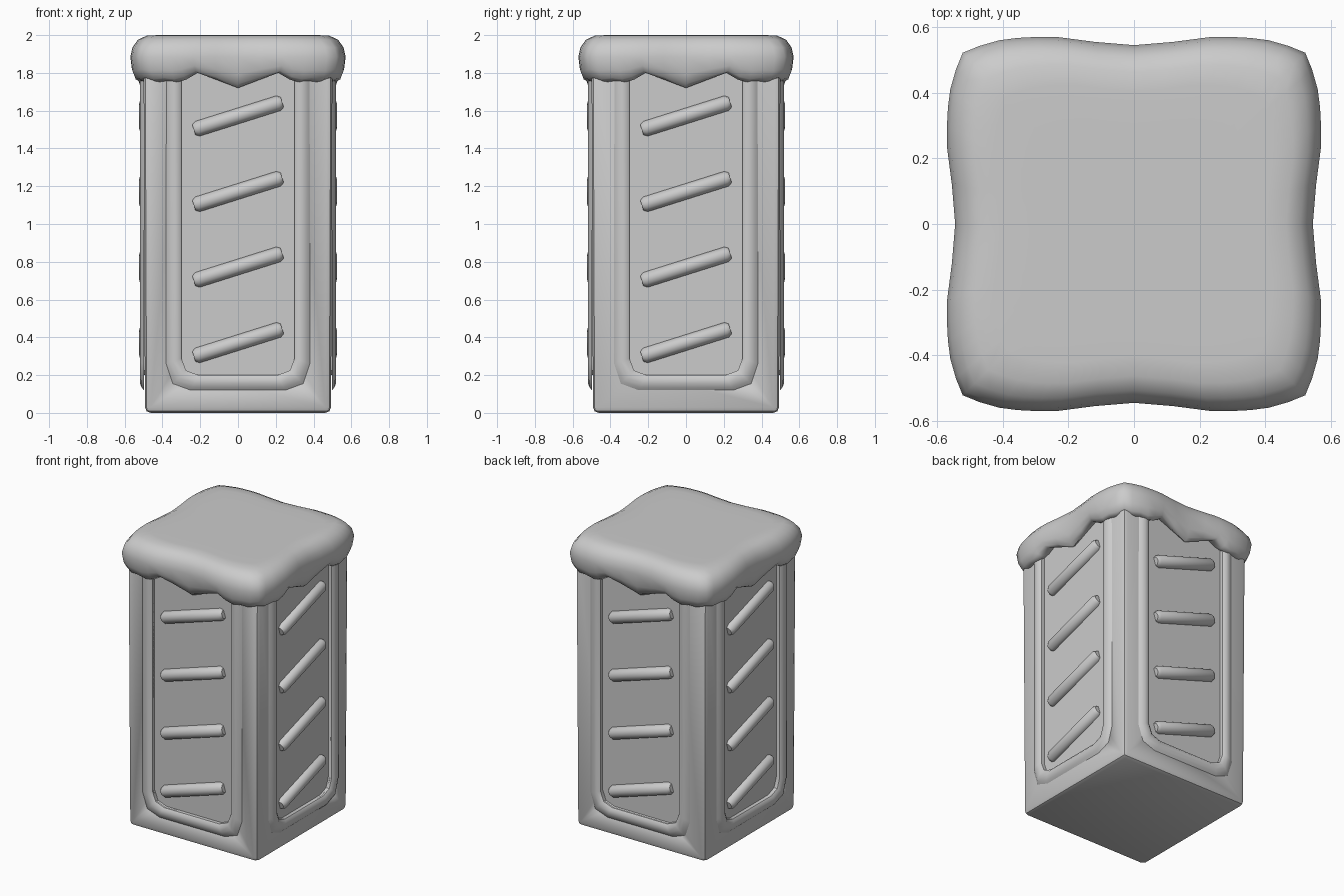
import bpy, bmesh, math
from mathutils import Matrix, Vector

if "Cube" in bpy.data.objects:
    bpy.data.objects.remove(bpy.data.objects["Cube"])

grey = bpy.data.materials.new("plain_grey")
grey.use_nodes = True
COLOUR = (0.6, 0.6, 0.6, 1)
grey.diffuse_color = COLOUR
grey.node_tree.nodes["Principled BSDF"].inputs["Base Color"].default_value = COLOUR


def make(name, bm, angle=40):
    bmesh.ops.recalc_face_normals(bm, faces=bm.faces)
    mesh = bpy.data.meshes.new(name)
    bm.to_mesh(mesh)
    bm.free()
    mesh.materials.append(grey)
    ob = bpy.data.objects.new(name, mesh)
    bpy.context.collection.objects.link(ob)
    bpy.ops.object.select_all(action='DESELECT')
    ob.select_set(True)
    bpy.context.view_layer.objects.active = ob
    bpy.ops.object.shade_smooth_by_angle(angle=math.radians(angle))
    return ob


def turn(k):
    return Matrix.Rotation(k * math.pi / 2, 3, 'Z')


def loft(bm, rings, closed=True):
    """Bridge successive rows of points with quads."""
    rows = [[bm.verts.new(p) for p in ring] for ring in rings]
    n = len(rows[0])
    for a, b in zip(rows, rows[1:]):
        for i in range(n if closed else n - 1):
            j = (i + 1) % n
            bm.faces.new((a[i], a[j], b[j], b[i]))
    return rows


def u_path(half):
    """Mirror half of an outline into a full U, left to right."""
    return half + [(-x, z) for x, z in reversed(half)]


inner = u_path([(.30, 1.85), (.30, .29), (.275, .225), (.21, .20)])
outer = u_path([(.38, 1.85), (.38, .26), (.345, .155), (.25, .12)])

# Bin body: box with softened edges and a recessed panel on each side
bm = bmesh.new()
bmesh.ops.create_cube(bm, size=1, matrix=Matrix.Translation((0, 0, .95))
                      @ Matrix.Diagonal((1, 1, 1.9, 1)))
base = [e for e in bm.edges if all(v.co.z < .1 for v in e.verts)]
for v in bm.verts:
    if v.co.z < .1:
        v.co.x *= .985
        v.co.y *= .985
bmesh.ops.bevel(bm, geom=list(bm.edges), offset=.03, segments=2,
                profile=.5, affect='EDGES')
body = make("body", bm)

bm = bmesh.new()
for k in range(4):
    rows = loft(bm, [[turn(k) @ Vector((x, -d, z)) for x, z in inner] for d in (.48, .6)])
    for row in rows:
        bm.faces.new(row)
cutter = make("panel_cutter", bm)
cutter.hide_render = True
mod = body.modifiers.new("panels", 'BOOLEAN')
mod.object = cutter
mod.operation = 'DIFFERENCE'
mod.solver = 'EXACT'
bpy.context.view_layer.objects.active = body
bpy.ops.object.modifier_apply(modifier="panels")
bpy.data.objects.remove(cutter)

# Raised U-shaped moulding around each panel: (fraction across, distance out)
section = [(0, .47), (0, .505), (.22, .519), (.55, .519), (.82, .51), (1, .498)]
bm = bmesh.new()
for k in range(4):
    loft(bm, [[turn(k) @ Vector((a[0] + (b[0] - a[0]) * t, -d, a[1] + (b[1] - a[1]) * t))
               for a, b in zip(inner, outer)] for t, d in section], closed=False)
make("panel_moulding", bm)

# Four slanted bars on each panel
bm = bmesh.new()
slant = Matrix.Rotation(math.radians(-17.5), 4, 'Y') @ Matrix.Rotation(math.pi / 2, 4, 'Y')
for k in range(4):
    for i in range(4):
        place = turn(k).to_4x4() @ Matrix.Translation((0, -.482, .372 + .4 * i)) @ slant
        # rows along the bar: position and radius
        rows = loft(bm, [[place @ Vector((r * math.cos(a * math.pi / 6),
                                          r * math.sin(a * math.pi / 6), s))
                          for a in range(12)]
                         for s, r in ((-.245, .028), (-.225, .041), (.225, .041), (.245, .028))])
        bm.faces.new(rows[0])
        bm.faces.new(rows[-1])
make("slanted_bars", bm, 35)

# Puffy lid with a drooping edge: (along side, distance out, droop height)
eighth = [(0, .545, 1.72), (.12, .555, 1.762), (.235, .57, 1.80), (.30, .57, 1.765),
          (.355, .567, 1.75), (.41, .56, 1.758), (.47, .543, 1.75)]
side = [(-x, d, z) for x, d, z in reversed(eighth[1:])] + eighth + [(.522, .522, 1.765)]
rim = []
for k in range(4):
    rim += [turn(k) @ Vector((x, -d, z)) for x, d, z in side]
# rows: scale, height, share of the droop
levels = [(.55, 2, 0), (.74, 2, 0), (.85, 1.997, 0), (.93, 1.975, 0), (.98, 1.935, 0),
          (1, 1.885, 0), (.985, 1.885, .55), (.955, 1.885, .88), (.91, 1.885, 1),
          (.84, 1.885, .8)]
bm = bmesh.new()
rows = loft(bm, [[Vector((p.x * s, p.y * s, h + (p.z - h) * w)) for p in rim]
                 for s, h, w in levels])
bm.faces.new(rows[0])
bm.faces.new(rows[-1])
make("lid", bm, 60)
